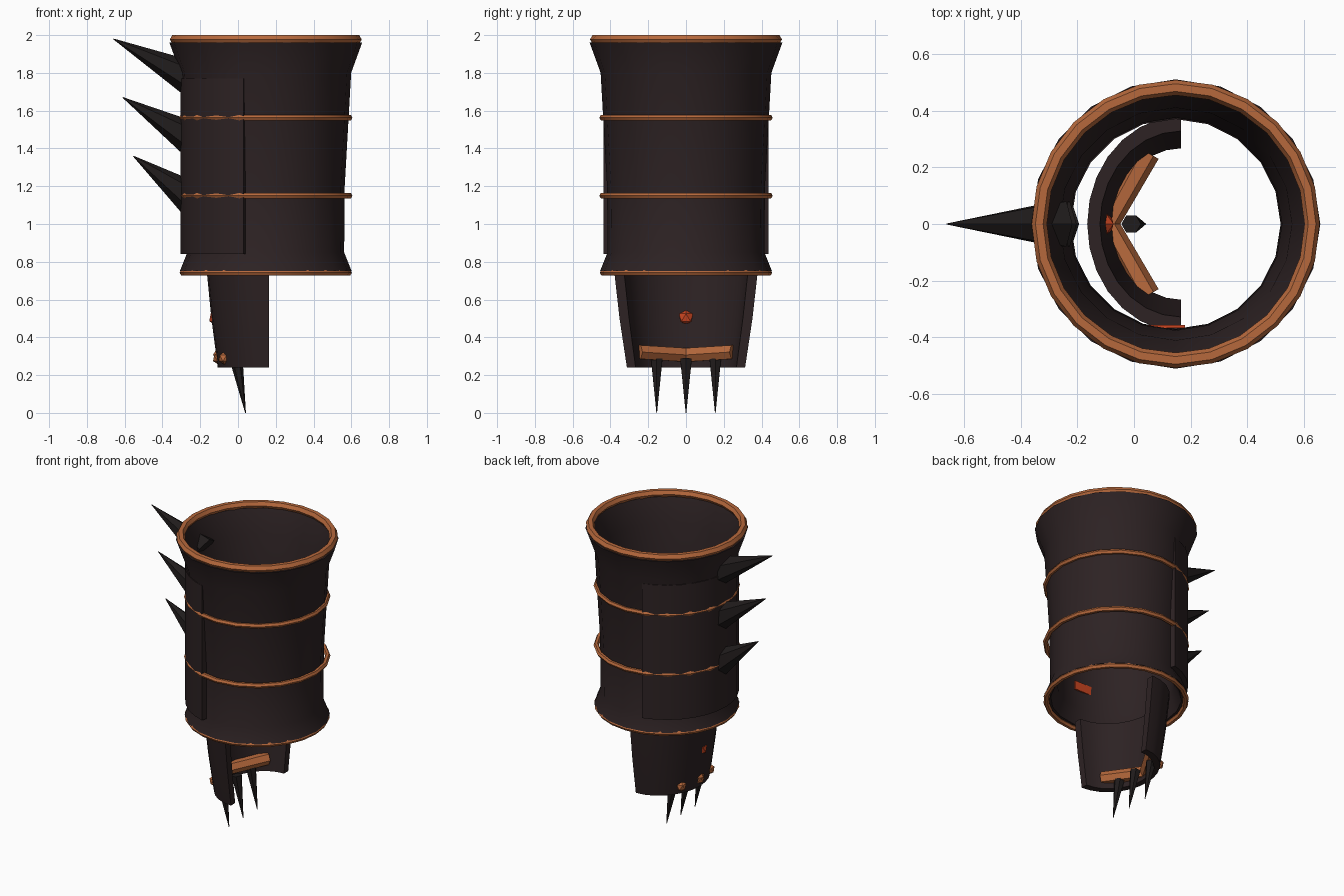
import bpy, bmesh, math
from mathutils import Vector

if "Cube" in bpy.data.objects:
    bpy.data.objects.remove(bpy.data.objects["Cube"])

CX = 0.147  # axis of the sleeve


def material(name, rgb):
    m = bpy.data.materials.new(name)
    m.diffuse_color = (*rgb, 1)
    m.use_nodes = True
    m.node_tree.nodes["Principled BSDF"].inputs["Base Color"].default_value = m.diffuse_color
    return m


DARK = material("dark_leather", (0.026, 0.016, 0.017))
BLACK = material("black_horn", (0.014, 0.011, 0.011))
COPPER = material("copper", (0.47, 0.14, 0.045))
RED = material("red_gem", (0.6, 0.06, 0.015))


def finish(name, bm, mat, smooth=True):
    bmesh.ops.recalc_face_normals(bm, faces=bm.faces)
    me = bpy.data.meshes.new(name)
    bm.to_mesh(me)
    bm.free()
    ob = bpy.data.objects.new(name, me)
    bpy.context.collection.objects.link(ob)
    me.materials.append(mat)
    if smooth:
        bpy.ops.object.select_all(action='DESELECT')
        ob.select_set(True)
        bpy.context.view_layer.objects.active = ob
        bpy.ops.object.shade_smooth_by_angle(angle=math.radians(30))
    return ob


def lathe(name, profile, mat, n=20, a0=0, a1=360, cx=CX, sy=1.0):
    """Sweep a closed (radius, z) section around a vertical axis."""
    bm = bmesh.new()
    full = a1 - a0 >= 360
    rings = []
    for i in range(n if full else n + 1):
        a = math.radians(a0 + (a1 - a0) * i / n)
        rings.append([bm.verts.new((cx + r * math.cos(a), sy * r * math.sin(a), z))
                      for r, z in profile])
    k = len(profile)
    for i in range(n):
        p, q = rings[i], rings[(i + 1) % len(rings)]
        for j in range(k):
            bm.faces.new((p[j], q[j], q[(j + 1) % k], p[(j + 1) % k]))
    if not full:
        bm.faces.new(rings[0])
        bm.faces.new(rings[-1])
    return finish(name, bm, mat)


def band(name, z, major, minor, n=20, sides=6):
    section = [(major + minor * math.cos(math.tau * j / sides),
                z + minor * math.sin(math.tau * j / sides)) for j in range(sides)]
    return lathe(name, section, COPPER, n)


def spike(name, base, tip, r, sides=6):
    base, tip = Vector(base), Vector(tip)
    d = tip - base
    bm = bmesh.new()
    bmesh.ops.create_cone(bm, cap_ends=True, segments=sides, radius1=r,
                          radius2=0.002, depth=d.length)
    mat = d.to_track_quat('Z', 'Y').to_matrix().to_4x4()
    mat.translation = (base + tip) / 2
    bm.transform(mat)
    return finish(name, bm, BLACK, False)


def ball(name, loc, r, mat):
    bm = bmesh.new()
    bmesh.ops.create_icosphere(bm, subdivisions=1, radius=r)
    bmesh.ops.translate(bm, vec=loc, verts=bm.verts)
    return finish(name, bm, mat, False)


# Flared hollow sleeve
lathe("sleeve", [(0.455, 0.75), (0.415, 0.85), (0.418, 1.2), (0.452, 1.8), (0.51, 1.96),
                 (0.465, 1.96), (0.41, 1.8), (0.375, 1.2), (0.37, 0.85), (0.41, 0.75)], DARK)

# Copper rims and bands
band("top_rim", 1.977, 0.481, 0.027, 24)
band("upper_band", 1.563, 0.442, 0.017)
band("lower_band", 1.15, 0.442, 0.017)
band("bottom_rim", 0.742, 0.438, 0.018, 24)

# Curved outer plate on the spiked side
lathe("outer_plate", [(0.415, 0.84), (0.452, 0.84), (0.452, 1.77), (0.415, 1.77)],
      DARK, 14, 105, 255)

# Outer spikes: tip x, tip z, downward angle, length
for i, (x, z, ang, length) in enumerate([(-0.66, 1.98, 27, 0.45), (-0.61, 1.67, 31, 0.42),
                                         (-0.555, 1.36, 36, 0.38)]):
    a = math.radians(ang)
    spike(f"outer_spike_{i + 1}",
          (x + length * math.cos(a), 0, z - length * math.sin(a)), (x, 0, z), 0.092)

# Half-round hand guard hanging below the sleeve
lathe("hand_guard", [(0.272, 0.24), (0.306, 0.5), (0.33, 0.745), (0.285, 0.745),
                     (0.262, 0.5), (0.232, 0.24)], DARK, 14, 90, 270, cx=0.165, sy=1.15)

# Bent knuckle bar
bm = bmesh.new()
rings = []
for x, y, z, dx in [(0.05, -0.25, 0.322, -0.48), (-0.09, 0, 0.307, 0), (0.05, 0.25, 0.322, 0.48)]:
    n = Vector((math.sqrt(1 - dx * dx), -dx, 0))
    rings.append([bm.verts.new(Vector((x, y, z)) + n * 0.042 * math.cos(math.tau * j / 6)
                               + Vector((0, 0, 0.042 * math.sin(math.tau * j / 6))))
                  for j in range(6)])
for p, q in zip(rings, rings[1:]):
    for j in range(6):
        bm.faces.new((p[j], q[j], q[(j + 1) % 6], p[(j + 1) % 6]))
bm.faces.new(rings[0])
bm.faces.new(rings[-1])
finish("knuckle_bar", bm, COPPER, False)

# Knuckle studs and claws
for i, y in enumerate((-0.155, 0, 0.155)):
    ball(f"knuckle_stud_{i + 1}", (-0.07 if y else -0.1, y, 0.29), 0.036, COPPER)
    spike(f"claw_{i + 1}", (-0.01, y, 0.285), (0.04, y, 0.0), 0.035)

# Gem set through the guard, and a thin inlay inside the sleeve
ball("guard_gem", (-0.112, 0, 0.505), 0.045, RED)
bm = bmesh.new()
bmesh.ops.create_cube(bm, size=1)
bmesh.ops.scale(bm, vec=(0.14, 0.01, 0.06), verts=bm.verts)
bmesh.ops.translate(bm, vec=(0.11, -0.362, 1.0), verts=bm.verts)
finish("inner_inlay", bm, RED, False)
